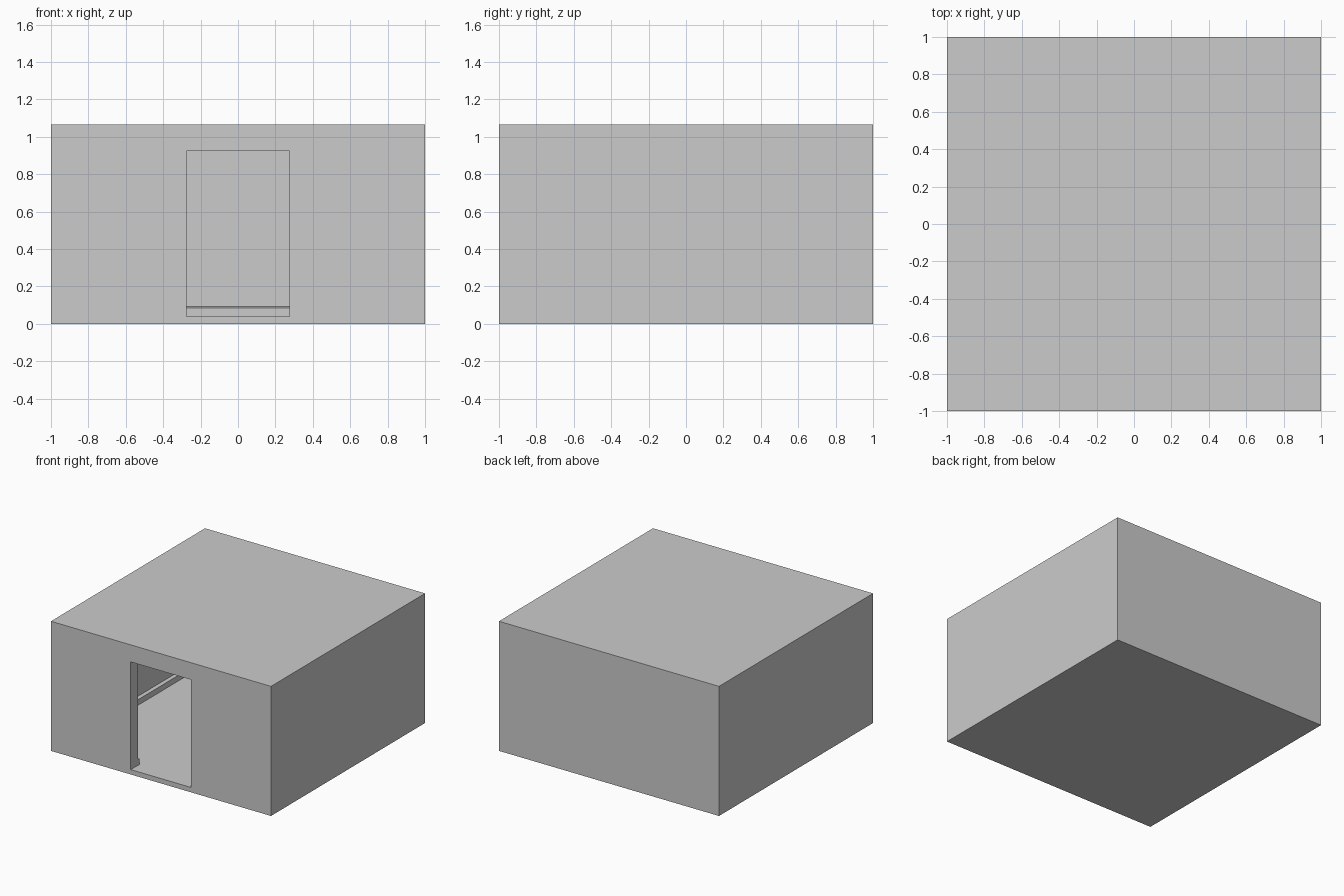
import bpy, bmesh

if "Cube" in bpy.data.objects:
    bpy.data.objects.remove(bpy.data.objects["Cube"])

H = 1.065        # overall height
W = 0.908        # half width of the room inside
FLOOR = 0.038
CEILING = 1.025
DOOR = 0.275     # half width of the doorway


def make_object(name, bm):
    bmesh.ops.recalc_face_normals(bm, faces=bm.faces)
    mesh = bpy.data.meshes.new(name)
    bm.to_mesh(mesh)
    bm.free()
    obj = bpy.data.objects.new(name, mesh)
    bpy.context.collection.objects.link(obj)
    return obj


def box(name, lo, hi):
    bm = bmesh.new()
    bmesh.ops.create_cube(bm, size=1)
    for v in bm.verts:
        v.co = [(a + b) / 2 + c * (b - a) for a, b, c in zip(lo, hi, v.co)]
    return make_object(name, bm)


def cut(target, cutter):
    mod = target.modifiers.new(cutter.name, 'BOOLEAN')
    mod.operation = 'DIFFERENCE'
    mod.solver = 'EXACT'
    mod.object = cutter
    cutter.hide_render = True
    cutter.display_type = 'WIRE'


# Hollow building shell with one doorway
shell = box("building_shell", (-1, -1, 0), (1, 1, H))
cut(shell, box("room_cutter", (-W, -W, FLOOR), (W, W, CEILING)))
cut(shell, box("doorway_cutter", (-DOOR, -1.2, 0.04), (DOOR, -0.7, 0.925)))

# Skirting board: a profile (depth, height) mitred round the room, open at the door
profile = [(0, FLOOR), (0.025, FLOOR), (0.025, 0.084), (0, 0.092)]
bm = bmesh.new()
rings = []
for i in range(6):
    ring = []
    for depth, z in profile:
        r = W - depth
        path = [(DOOR, -r), (r, -r), (r, r), (-r, r), (-r, -r), (-DOOR, -r)]
        ring.append(bm.verts.new((*path[i], z)))
    rings.append(ring)
for a, b in zip(rings, rings[1:]):
    for j in range(4):
        k = (j + 1) % 4
        bm.faces.new((a[j], a[k], b[k], b[j]))
bm.faces.new(rings[0])
bm.faces.new(rings[-1])
make_object("skirting_board", bm)
